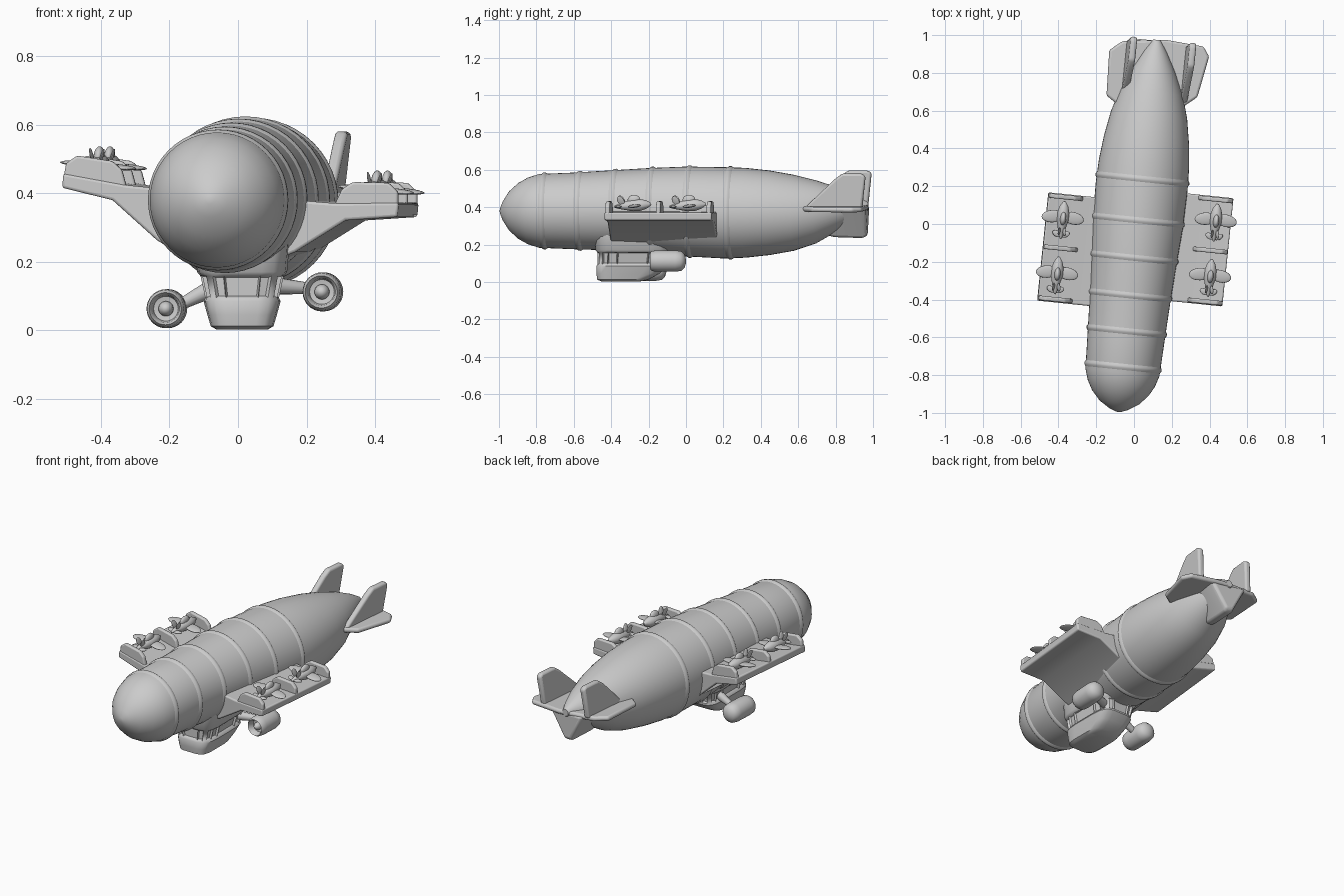
import bpy, bmesh, math
from mathutils import Matrix, Vector

if "Cube" in bpy.data.objects:
    bpy.data.objects.remove(bpy.data.objects["Cube"])

grey = bpy.data.materials.new("plain_grey")
grey.diffuse_color = (0.6, 0.6, 0.6, 1)
grey.use_nodes = True
grey.node_tree.nodes["Principled BSDF"].inputs["Base Color"].default_value = grey.diffuse_color


def frame(loc, yaw=0, roll=0, pitch=0):
    r = math.radians
    return (Matrix.Translation(loc) @ Matrix.Rotation(r(yaw), 4, 'Z')
            @ Matrix.Rotation(r(roll), 4, 'Y') @ Matrix.Rotation(r(pitch), 4, 'X'))


def finish(name, bm, mat=Matrix(), bevel=0.0, angle=40):
    bm.transform(mat)
    bmesh.ops.recalc_face_normals(bm, faces=bm.faces)
    me = bpy.data.meshes.new(name)
    bm.to_mesh(me)
    bm.free()
    ob = bpy.data.objects.new(name, me)
    bpy.context.collection.objects.link(ob)
    me.materials.append(grey)
    if bevel:
        m = ob.modifiers.new("round", 'BEVEL')
        m.width, m.segments, m.limit_method = bevel, 3, 'ANGLE'
    bpy.ops.object.select_all(action='DESELECT')
    bpy.context.view_layer.objects.active = ob
    ob.select_set(True)
    bpy.ops.object.shade_smooth_by_angle(angle=math.radians(angle))
    return ob


def loft(bm, rings):
    """Skin a list of equally long closed point rings and cap both ends."""
    vs = [[bm.verts.new(p) for p in ring] for ring in rings]
    n, bands = len(vs[0]), []
    for a, b in zip(vs, vs[1:]):
        bands.append([bm.faces.new((a[i], a[(i + 1) % n], b[(i + 1) % n], b[i])) for i in range(n)])
    bm.faces.new(vs[0])
    bm.faces.new(vs[-1])
    return bands


def prism(name, pts, axis, lo, hi, mat, bevel=0.0):
    """Extrude a 2D outline along x, y or z."""
    def put(p, h):
        v = list(p)
        v.insert(axis, h)
        return v
    bm = bmesh.new()
    loft(bm, [[put(p, h) for p in pts] for h in (lo, hi)])
    return finish(name, bm, mat, bevel)


def lathe(name, prof, mat, n=48):
    """Revolve (y, radius, centre height) points about the y axis."""
    bm = bmesh.new()
    loft(bm, [[(r * math.cos(2 * math.pi * i / n), y, zc + r * math.sin(2 * math.pi * i / n))
               for i in range(n)] for y, r, zc in prof])
    return finish(name, bm, mat)


def ball(name, size, mat):
    bm = bmesh.new()
    bmesh.ops.create_uvsphere(bm, u_segments=20, v_segments=12, radius=1)
    return finish(name, bm, mat @ Matrix.Diagonal((*size, 1)), angle=80)


def rod(name, a, b, r1, r2):
    a, b = Vector(a), Vector(b)
    bm = bmesh.new()
    bmesh.ops.create_cone(bm, cap_ends=True, segments=16, radius1=r1, radius2=r2, depth=(b - a).length)
    rot = (b - a).to_track_quat('Z', 'Y').to_matrix().to_4x4()
    return finish(name, bm, Matrix.Translation((a + b) / 2) @ rot)


# Envelope with raised seam hoops
YAW = -5.9
hull = frame((0.02, 0, 0), YAW)
prof = [(-1, .012, .38), (-.985, .05, .38), (-.95, .105, .38), (-.9, .15, .38), (-.85, .178, .38),
        (-.79, .197, .38), (-.6, .205, .38), (-.4, .214, .383), (-.2, .226, .383), (0, .24, .377),
        (.2, .244, .37), (.32, .24, .37), (.45, .226, .37), (.58, .203, .37), (.7, .168, .375),
        (.82, .115, .39), (.92, .06, .40), (.98, .02, .405)]


def sample(y):
    for a, b in zip(prof, prof[1:]):
        if a[0] <= y <= b[0]:
            t = (y - a[0]) / (b[0] - a[0])
            return [a[k] + t * (b[k] - a[k]) for k in (1, 2)]


lathe("envelope", prof, hull)
for y in (-.76, -.57, -.38, -.18, .02, .24):
    lathe("seam_hoop", [(y + d, sample(y + d)[0] + h, sample(y + d)[1])
                        for d, h in ((-.022, -.004), (-.006, .007), (.006, .007), (.022, -.004))], hull)

# Side decks, upright dividers and parked small aircraft
for s, yc in ((1, -.10), (-1, -.17)):
    deck = frame((0.02, 0, .385), YAW, 5)
    prism("deck", [(s * x, z) for x, z in ((.10, .01), (.30, .012), (.49, .03), (.49, -.012),
          (.34, -.035), (.20, -.14), (.10, -.19))], 1, yc - .288, yc + .288, deck, .008)
    for d in (-.272, 0, .272):
        prism("deck_divider", [(s * x, z) for x, z in ((.30, 0), (.32, .055), (.35, .078), (.455, .085),
              (.485, .06), (.49, 0))], 1, yc + d - .012, yc + d + .012, deck, .007)
    for d in (-.145, .15):
        plane = deck @ frame((s * .405, yc + d, .06), 0, 0, 4)
        lathe("aircraft_body", [(-.1, .004, 0), (-.08, .012, 0), (-.04, .022, 0), (0, .032, 0),
              (.04, .032, 0), (.075, .022, 0), (.1, .006, 0)], plane, 16)
        ball("aircraft_canopy", (.016, .035, .03), plane @ frame((0, .01, .026)))
        for k in (-1, 1):
            ball("aircraft_wing", (.058, .033, .008), plane @ frame((k * .055, .015, 0), k * -8))
            ball("aircraft_tailplane", (.026, .016, .006), plane @ frame((k * .022, -.075, 0), k * 25))
            ball("aircraft_fin", (.005, .018, .028), plane @ frame((k * .014, -.06, .03), 0, k * 15, 25))

# Tail: flat stabiliser, two upright fins and a wedge keel below
tail = frame((0.02, 0, .40), YAW, 3)
prism("stabiliser", [(-.245, .90), (-.235, .66), (-.16, .61), (.16, .63), (.245, .70), (.285, .92),
      (.25, .97), (.05, .985), (-.18, .955)], 2, -.014, .014, tail, .012)
for x, y0 in ((-.14, .02), (.175, 0)):
    prism("tail_fin", [(.65 + y0, 0), (.82, .16), (.86, .19), (.965, .19), (.985, .175), (.965, 0)],
          0, -.018, .018, tail @ frame((x, 0, 0), 0, 3), .012)
bm = bmesh.new()
loft(bm, [[(-w, y, 0), (w, y, 0), (.022, y, b), (-.022, y, b)]
          for y, w, b in ((.62, .10, -.12), (.80, .11, -.16), (.95, .12, -.165), (.975, .11, -.15))])
finish("tail_keel", bm, tail, .012)

# Gondola with recessed windows
levels = [(.002, .075, -.45, -.25), (.012, .092, -.475, -.2), (.045, .102, -.48, -.14), (.085, .113, -.48, -.1),
          (.095, .108, -.475, -.1), (.158, .122, -.475, -.09), (.17, .132, -.485, -.08), (.26, .14, -.49, -.06)]
N = 20


def rounded(z, w, y0, y1):
    out = []
    for i in range(N):
        t = 2 * math.pi * (i + .5) / N
        c, q = math.cos(t), math.sin(t)
        out.append((w * math.copysign(abs(c) ** .45, c),
                    (y0 + y1) / 2 + (y1 - y0) / 2 * math.copysign(abs(q) ** .45, q), z))
    return out


bm = bmesh.new()
bands = loft(bm, [rounded(*lv) for lv in levels])
bmesh.ops.recalc_face_normals(bm, faces=bm.faces)
panes = [f for f in bands[4] if f.calc_area() > .0018]
bmesh.ops.inset_individual(bm, faces=panes, thickness=.007, depth=-.012)
finish("gondola", bm, frame((.012, 0, 0)))

# Engine pods with hollow fronts, hubs and struts
for x, y, z, root in ((.248, -.095, .112, (.10, -.14, .13)), (-.207, -.2, .063, (-.08, -.2, .12))):
    pod = frame((x, y, z), -3)
    lathe("engine_pod", [(-.055, .012, 0), (-.06, .036, 0), (-.085, .04, 0), (-.095, .047, 0), (-.085, .054, 0),
          (-.055, .057, 0), (.04, .057, 0), (.07, .052, 0), (.088, .036, 0), (.095, .01, 0)], pod, 32)
    ball("engine_hub", (.022, .032, .022), pod @ frame((0, -.06, 0)))
    rod("engine_strut", root, (x - math.copysign(.035, x), y, z + .01), .026, .016)
